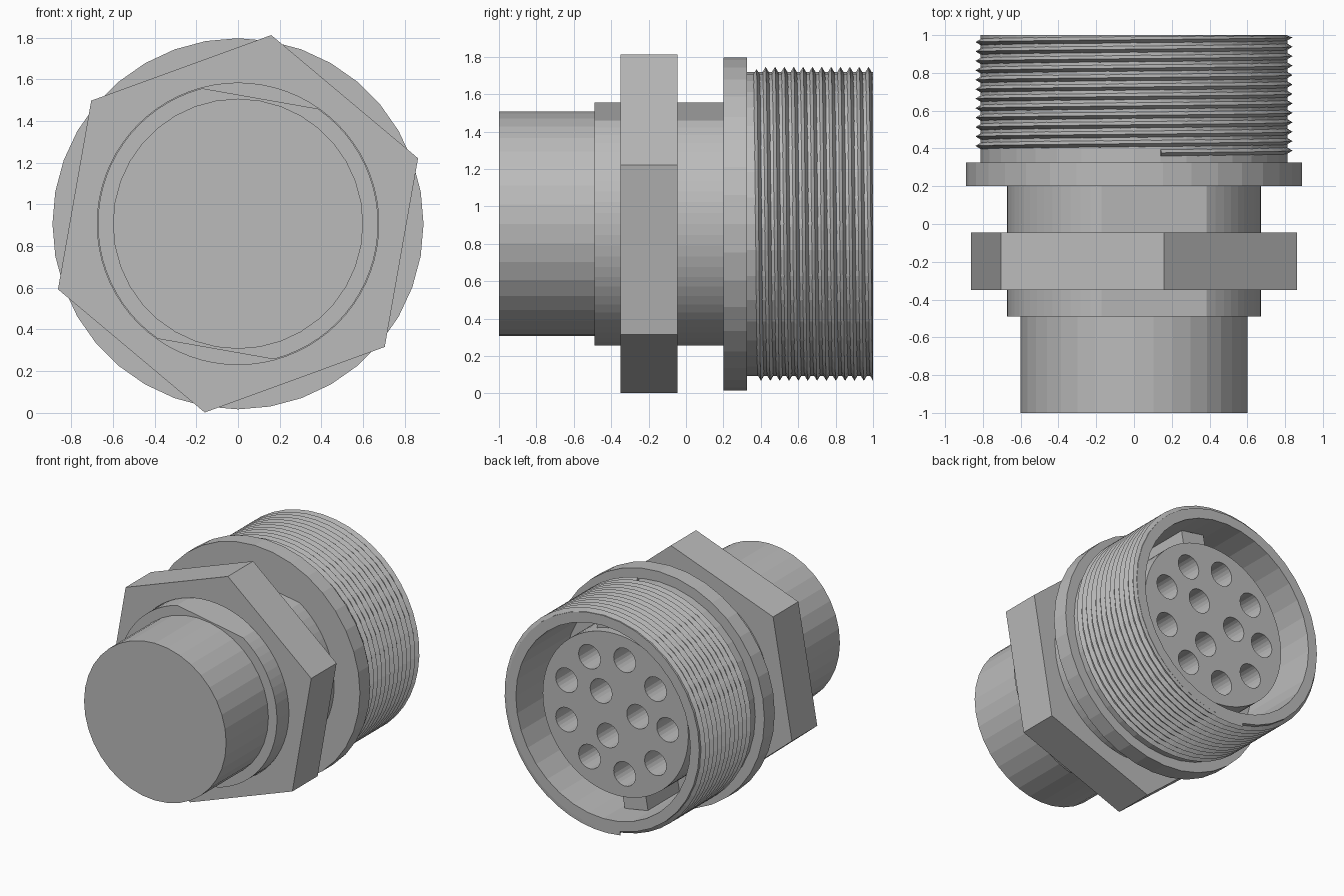
import bpy, bmesh, math
from mathutils import Vector

if "Cube" in bpy.data.objects:
    bpy.data.objects.remove(bpy.data.objects["Cube"], do_unlink=True)

AXIS_Z = 0.907
TILT = 80          # angle of the flats, keys and hex corners in degrees

metal = bpy.data.materials.new("grey_metal")
metal.use_nodes = True
GREY = (0.5, 0.5, 0.5, 1)
metal.diffuse_color = GREY
metal.node_tree.nodes["Principled BSDF"].inputs["Base Color"].default_value = GREY


def polar(r, degrees, y):
    a = math.radians(degrees)
    return Vector((r * math.cos(a), y, AXIS_Z + r * math.sin(a)))


def finish(name, bm):
    bmesh.ops.recalc_face_normals(bm, faces=bm.faces)
    mesh = bpy.data.meshes.new(name)
    bm.to_mesh(mesh)
    bm.free()
    mesh.materials.append(metal)
    obj = bpy.data.objects.new(name, mesh)
    bpy.context.collection.objects.link(obj)
    return obj


def add_prism(bm, r, y0, y1, sides=36, start=0, center=(0, 0)):
    """Prism along y; center is an x, z offset from the axis."""
    shift = Vector((center[0], 0, center[1]))
    ends = [[bm.verts.new(polar(r, start + 360 * i / sides, y) + shift)
             for i in range(sides)] for y in (y0, y1)]
    for ring in ends:
        bm.faces.new(ring)
    for i in range(sides):
        j = (i + 1) % sides
        bm.faces.new((ends[0][i], ends[0][j], ends[1][j], ends[1][i]))


def prism(name, *args, **kw):
    bm = bmesh.new()
    add_prism(bm, *args, **kw)
    return finish(name, bm)


def lathe(name, profile, sides=36):
    """Revolve (radius, y) points around the axis."""
    bm = bmesh.new()
    rings = [[bm.verts.new(polar(r, 360 * i / sides, y)) for i in range(sides)]
             for r, y in profile]
    for a, b in zip(rings, rings[1:]):
        for i in range(sides):
            j = (i + 1) % sides
            bm.faces.new((a[i], a[j], b[j], b[i]))
    bm.faces.new(rings[0])
    bm.faces.new(rings[-1])
    return finish(name, bm)


def cut(obj, cutter):
    """Subtract the cutter, bake the result and remove the cutter."""
    mod = obj.modifiers.new("cut", "BOOLEAN")
    mod.operation = "DIFFERENCE"
    mod.solver = "EXACT"
    mod.object = cutter
    dg = bpy.context.evaluated_depsgraph_get()
    obj_eval = obj.evaluated_get(dg)
    baked = bpy.data.meshes.new_from_object(obj_eval)
    obj.modifiers.clear()
    obj.data = baked
    bpy.data.objects.remove(cutter, do_unlink=True)


# Cable end
prism("rear_barrel", 0.60, -1.0, -0.45)

# Collar with two opposite flats
bm = bmesh.new()
add_prism(bm, 0.672, -0.49, 0.22, sides=72)
for side in (TILT, TILT + 180):
    normal = polar(1, side, 0) - polar(0, side, 0)
    geom = bm.verts[:] + bm.edges[:] + bm.faces[:]
    res = bmesh.ops.bisect_plane(bm, geom=geom, plane_co=polar(0.61, side, 0),
                                 plane_no=normal, clear_outer=True)
    rim = [e for e in res["geom_cut"] if isinstance(e, bmesh.types.BMEdge)]
    bmesh.ops.holes_fill(bm, edges=rim, sides=0)
finish("flatted_collar", bm)

# Hex nut with a round bore
nut = prism("hex_nut", 0.919, -0.35, -0.045, sides=6, start=TILT)
cut(nut, prism("nut_bore", 0.675, -0.6, 0.1, sides=72))

# Flange and hollow threaded shell
lathe("flanged_shell", [(0.89, 0.2), (0.89, 0.325), (0.813, 0.325), (0.813, 1.0),
                        (0.737, 1.0), (0.737, 0.4)])

# Helical thread ridge
bm = bmesh.new()
PITCH, STEPS, TURNS = 0.05, 48, 12.5
previous = None
for i in range(int(STEPS * TURNS) + 1):
    turn = i / STEPS
    y = 0.377 + PITCH * turn
    section = [bm.verts.new(polar(r, TILT - 360 * turn, min(y + dy, 1.0)))
               for r, dy in ((0.80, -0.024), (0.84, 0), (0.80, 0.024))]
    if previous:
        for k in range(3):
            n = (k + 1) % 3
            bm.faces.new((previous[k], previous[n], section[n], section[k]))
    else:
        bm.faces.new(section)
    previous = section
bm.faces.new(previous)
finish("thread", bm)

# Contact insert with an outer ring of nine sockets and an inner ring of three
insert = prism("contact_insert", 0.615, 0.3, 0.85, sides=72)
bm = bmesh.new()
for count, radius, start in ((9, 0.44, 20), (3, 0.19, 50)):
    for i in range(count):
        a = math.radians(start + 360 * i / count)
        add_prism(bm, 0.092, 0.45, 1.0, sides=24,
                  center=(radius * math.cos(a), radius * math.sin(a)))
cut(insert, finish("socket_holes", bm))

# Locating keys between insert and shell
for label, side in (("upper", TILT), ("lower", TILT + 180)):
    out = polar(1, side, 0) - polar(0, side, 0)
    across = Vector((-out.z, 0, out.x))
    bm = bmesh.new()
    bmesh.ops.create_cube(bm, size=1)
    for v in bm.verts:
        x, y, z = v.co
        v.co = (polar(0.655, side, 0.58) + across * x * 0.2
                + Vector((0, y * 0.4, 0)) + out * z * 0.15)
    finish(label + "_key", bm)
